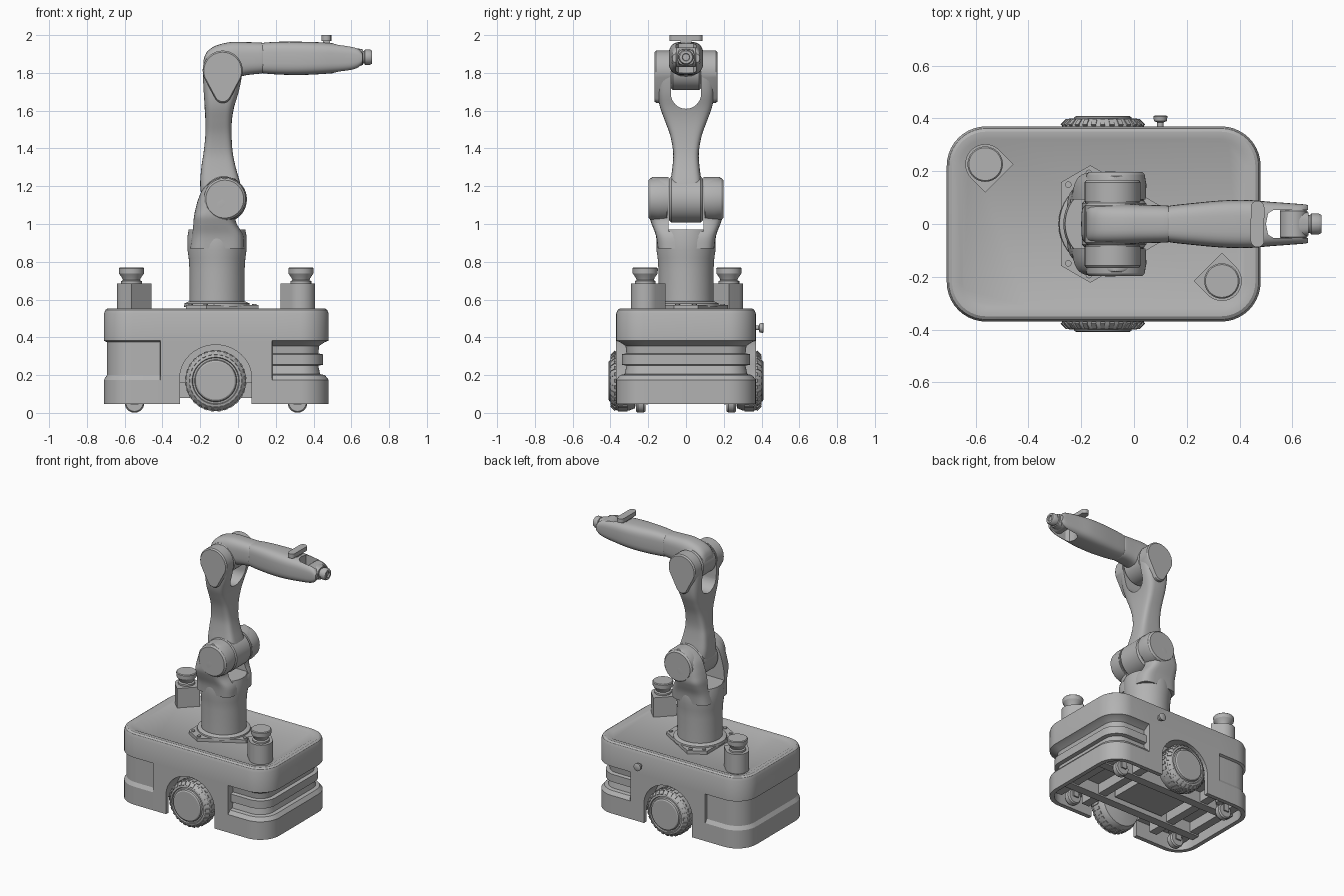
import bpy, bmesh, math
from math import sin, cos, pi, radians
from mathutils import Vector, Matrix

if "Cube" in bpy.data.objects:
    bpy.data.objects.remove(bpy.data.objects["Cube"], do_unlink=True)

grey = bpy.data.materials.new("plain grey")
grey.use_nodes = True
grey.diffuse_color = (0.45, 0.45, 0.45, 1)
grey.node_tree.nodes["Principled BSDF"].inputs["Base Color"].default_value = (0.45, 0.45, 0.45, 1)


def finish(name, bm):
    bmesh.ops.recalc_face_normals(bm, faces=bm.faces[:])
    mesh = bpy.data.meshes.new(name)
    bm.to_mesh(mesh)
    bm.free()
    mesh.materials.append(grey)
    obj = bpy.data.objects.new(name, mesh)
    bpy.context.collection.objects.link(obj)
    return obj


def skin(name, rings):
    """Bridge equal rings of points and cap both ends."""
    bm = bmesh.new()
    rows = [[bm.verts.new(p) for p in ring] for ring in rings]
    n = len(rows[0])
    for a, b in zip(rows, rows[1:]):
        for i in range(n):
            j = (i + 1) % n
            bm.faces.new((a[i], a[j], b[j], b[i]))
    bm.faces.new(rows[0])
    bm.faces.new(rows[-1])
    return finish(name, bm)


def place(axis, u, v, w):
    """Put w on the chosen axis, u and v on the others."""
    return Vector({"x": (w, v, u), "y": (u, w, v), "z": (u, v, w)}[axis])


def prism(name, pts, a, b, axis="z"):
    return skin(name, [[place(axis, u, v, w) for u, v in pts] for w in (a, b)])


def lathe(name, profile, loc, axis="z", n=40):
    return skin(name, [[place(axis, r * cos(2 * pi * i / n), r * sin(2 * pi * i / n), h) + Vector(loc)
                        for i in range(n)] for r, h in profile])


def box(name, lo, hi):
    return prism(name, [(lo[0], lo[1]), (hi[0], lo[1]), (hi[0], hi[1]), (lo[0], hi[1])], lo[2], hi[2])


def loft(name, axis, sections, power, steps=4, n=40):
    """Rounded cross-sections (position, low, high, half depth) with smooth blending."""
    rows = []
    last = len(sections) - 1
    for k in range(last):
        p = [Vector(sections[min(max(k + d, 0), last)]) for d in (-1, 0, 1, 2)]
        for s in range(steps + (k == last - 1)):
            t = s / steps
            rows.append(0.5 * (2 * p[1] + (p[2] - p[0]) * t + (2 * p[0] - 5 * p[1] + 4 * p[2] - p[3]) * t * t
                               + (3 * p[1] - p[0] - 3 * p[2] + p[3]) * t ** 3))

    def curve(v):
        return math.copysign(abs(v) ** (2 / power), v)
    rings = []
    for w, lo, hi, depth in rows:
        rings.append([place(axis, (lo + hi) / 2 + (hi - lo) / 2 * curve(cos(2 * pi * i / n)),
                            depth * curve(sin(2 * pi * i / n)), w) for i in range(n)])
    return skin(name, rings)


def cut(obj, *cutters):
    for c in cutters:
        mod = obj.modifiers.new("cut", "BOOLEAN")
        mod.operation = "DIFFERENCE"
        mod.solver = "EXACT"
        mod.object = c
        bpy.context.view_layer.objects.active = obj
        bpy.ops.object.modifier_apply(modifier=mod.name)
        bpy.data.objects.remove(c, do_unlink=True)


# --- Cart body: rounded outline with recessed ends ---
CX, HX, HY, RAD = -0.115, 0.595, 0.37, 0.15
LEFT, RIGHT = -0.41, 0.18


def outline():
    """Points and outward normals of the rounded rectangle."""
    pts = []
    for q, (sx, sy) in enumerate([(1, 1), (-1, 1), (-1, -1), (1, -1)]):
        for i in range(11):
            a = (q + i / 10) * pi / 2
            nrm = Vector((cos(a), sin(a), 0))
            pts.append((Vector((CX + sx * (HX - RAD), sy * (HY - RAD), 0)) + nrm * RAD, nrm))
        if q in (0, 2):
            xs = [RIGHT + .002, RIGHT, LEFT, LEFT - .002]
            for x in xs if q == 0 else xs[::-1]:
                pts.append((Vector((x, sy * HY, 0)), Vector((0, sy, 0))))
    return pts


def body_ring(z, all_in, left_in=0, right_in=0):
    ring = []
    for p, nrm in outline():
        d = all_in + (right_in if p.x > RIGHT + .001 else left_in if p.x < LEFT - .001 else 0)
        ring.append(p - nrm * d + Vector((0, 0, z)))
    return ring


levels = [(.047, 0), (.175, 0), (.2, 0, .016, .02), (.205, 0, .016, .045), (.25, 0, .016, .055),
          (.255, 0, .016, .03), (.31, 0, .016, .03), (.315, 0, .016, .055), (.355, 0, .016, .05),
          (.375, 0, .016, .02), (.382, 0), (.525, 0), (.545, .008), (.553, .02), (.553, .048),
          (.547, .06)]
body = skin("cart_body", [body_ring(*lv) for lv in levels])
cut(body, skin("cavity", [body_ring(z, .03) for z in (0, .16)]))

WX, WZ = -.118, .17
for s in (1, -1):
    arch = [(WX + .19 * cos(pi * i / 24), WZ + .015 + .175 * sin(pi * i / 24)) for i in range(25)]
    arch += [(WX - .19, 0), (WX + .19, 0)]
    cut(body, prism("arch", arch, s * .25, s * .45, "y"))

# --- Chassis beams under the cart ---
for s in (1, -1):
    box("long_beam", (-.66, s * .17 - .03, .08), (.43, s * .17 + .03, .165))
for x in (-.62, -.42, .15, .38):
    box("cross_beam", (x - .03, -.31, .09), (x + .03, .31, .165))
box("belly_plate", (-.33, -.12, .1), (.06, .12, .165))

# --- Drive wheels with tread blocks ---
tyre = [(.02, .25), (.145, .27), (.157, .3), (.16, .35), (.153, .38), (.137, .397), (.125, .4),
        (.121, .392), (.112, .393), (.108, .405), (.1, .41), (.02, .41)]
for s in (1, -1):
    side = "left" if s < 0 else "right"
    lathe("drive_wheel", [(r, s * y) for r, y in tyre], (WX, 0, WZ), "y", 64)
    bm = bmesh.new()
    for k in range(28):
        for r, y, tilt, long in ((.146, .384, 45, .03), (.157, .335, 0, .05)):
            turn = (k + (.5 if tilt == 0 else 0)) * 2 * pi / 28
            m = (Matrix.Translation((WX, 0, WZ)) @ Matrix.Rotation(turn, 4, "Y")
                 @ Matrix.Translation((0, s * y, r)) @ Matrix.Rotation(radians(-s * tilt), 4, "X")
                 @ Matrix.Diagonal((.018, long, .012, 1)))
            bmesh.ops.create_cube(bm, size=1, matrix=m)
    finish("wheel_tread", bm)

# --- Swivel casters ---
for x in (-.548, .315):
    for y in (-.24, .24):
        lathe("caster_wheel", [(.01, -.025), (.045, -.025), (.052, -.015), (.052, .015), (.045, .025), (.01, .025)],
              (x, y, .053), "y", 28)
        for s in (1, -1):
            box("caster_fork", (x - .02, y + s * .034 - .005, .045), (x + .02, y + s * .034 + .005, .12))
        lathe("caster_mount", [(.045, .115), (.05, .165)], (x, y, 0), "z", 24)

# --- Corner scanner posts ---
for px, py, face in ((-.564, .227, -45), (.333, -.216, 135)):
    m = Matrix.Rotation(radians(face), 2)
    shape = [Vector((.0757 * cos(pi / 2 + pi * i / 16), .0757 * sin(pi / 2 + pi * i / 16))) for i in range(17)]
    shape += [Vector((.0757, -.0757)), Vector((.0757, .0757))]
    prism("scanner_post", [m @ p + Vector((px, py)) for p in shape], .54, .685)
    lathe("scanner_head", [(.055, .68), (.055, .697), (.045, .703), (.05, .715), (.066, .738), (.067, .765),
                           (.062, .77)], (px, py, 0))

# --- Stop button on the rear side ---
lathe("button", [(.012, .36), (.012, .385), (.024, .39), (.027, .408), (.022, .411)], (.1, 0, .45), "y", 24)

# --- Arm mounting plate with three lobes ---
AX = -.111
plate, bolts = [], []
for k in range(3):
    a = radians(120 * k)
    d, t = Vector((cos(a), sin(a))), Vector((-sin(a), cos(a)))
    plate += [Vector((AX, 0)) + d * .22 - t * .064, Vector((AX, 0)) + d * .22 + t * .064]
    bolts += [Vector((AX, 0)) + d * .198 + t * o for o in (-.045, .045)]
prism("mount_plate", plate, .54, .57)
for b in bolts:
    lathe("mount_bolt", [(.012, .56), (.012, .577)], (b.x, b.y, 0), "z", 16)
lathe("base_collar", [(.175, .56), (.172, .58), (.15, .59)], (AX, 0, 0))

# --- Turret column and shoulder fork ---
lathe("turret_column", [(.146, .57), (.146, .76), (.15, .82), (.156, .86), (.157, .93), (.15, .97)], (AX, 0, 0), "z", 56)
shoulder = loft("shoulder_fork", "z", [
    (.87, -.255, .035, .15), (.94, -.245, .03, .16), (1.0, -.238, -.005, .182), (1.04, -.234, -.01, .195),
    (1.08, -.226, .03, .198), (1.13, -.212, .045, .198), (1.18, -.19, .036, .194), (1.22, -.15, .008, .188),
    (1.24, -.115, -.02, .183), (1.25, -.08, -.06, .18)], 4.5)
cut(shoulder, box("gap", (-.5, -.092, .96), (.3, .092, 1.4)))
for s in (1, -1):
    lathe("shoulder_cap", [(.115, s * .1), (.117, s * .15), (.11, s * .188), (.1, s * .198)], (-.07, 0, 1.132), "y", 48)

# --- Lower arm with elbow fork ---
lathe("shoulder_barrel", [(.11, -.09), (.122, -.078), (.122, .078), (.11, .09)], (-.075, 0, 1.13), "y", 48)
lower = loft("lower_arm", "z", [
    (1.1, -.185, .025, .088), (1.2, -.2, .015, .085), (1.3, -.194, -.012, .072), (1.38, -.182, -.028, .068),
    (1.47, -.173, -.034, .084), (1.55, -.173, -.032, .113), (1.62, -.177, -.02, .138), (1.7, -.183, .005, .15),
    (1.8, -.186, .023, .153), (1.86, -.17, .008, .153), (1.9, -.13, -.03, .152), (1.915, -.1, -.06, .15)], 4.5)
cut(lower, box("gap", (-.5, -.08, 1.69), (.3, .08, 2.2)),
    lathe("gap_round", [(.08, -.5), (.08, .3)], (0, 0, 1.69), "x"))
drop = [(-.081 + r * cos(radians(a)), z + r * sin(radians(a)))
        for r, z, a0, a1 in ((.106, 1.812, -20, 200), (.045, 1.685, 205, 335)) for a in range(a0, a1 + 1, 10)]
inner = [(-.081 + (u + .081) * .94, 1.78 + (v - 1.78) * .94) for u, v in drop]
for s in (1, -1):
    skin("elbow_cover", [[place("y", u, v, s * w) for u, v in ring]
                         for ring, w in ((drop, .085), (drop, .158), (inner, .167))])

# --- Elbow and forearm ---
lathe("elbow_barrel", [(.095, -.08), (.106, -.07), (.106, .07), (.095, .08)], (-.081, 0, 1.815), "y", 48)
loft("elbow_link", "x", [
    (-.182, 1.8, 1.87, .05), (-.165, 1.77, 1.91, .068), (-.12, 1.76, 1.943, .076), (-.04, 1.765, 1.963, .077),
    (.04, 1.787, 1.963, .073), (.125, 1.797, 1.96, .07), (.133, 1.801, 1.956, .066)], 3)
forearm = loft("forearm", "x", [
    (.13, 1.8, 1.957, .066), (.14, 1.797, 1.96, .07), (.22, 1.791, 1.965, .079), (.33, 1.789, 1.965, .089),
    (.43, 1.793, 1.962, .091), (.52, 1.8, 1.955, .084), (.6, 1.81, 1.944, .078), (.64, 1.826, 1.93, .075),
    (.66, 1.85, 1.905, .072)], 3.4)
fork_gap = [(.8, -.054), (.8, .054), (.53, .054), (.508, .04), (.5, 0), (.508, -.04), (.53, -.054)]
cut(forearm, prism("gap", fork_gap, 1.7, 2.1))

# --- Wrist, tool flange and top handle bar ---
lathe("wrist_pivot", [(.045, -.056), (.052, -.05), (.052, .05), (.045, .056)], (.605, 0, 1.883), "y", 36)
loft("wrist_body", "x", [(.6, 1.832, 1.934, .05), (.63, 1.835, 1.93, .05), (.662, 1.842, 1.924, .043)], 3)
lathe("tool_flange", [(.034, .65), (.034, .668), (.04, .672), (.04, .7), (.034, .71), (.02, .71), (.018, .7)],
      (0, 0, 1.883), "x", 36)
bar = [(.468 + .026 * cos(pi * i / 12), (.062 if i < 12 else -.062) + .026 * sin(pi * i / 12)) for i in range(24)]
prism("handle_bar", bar, 1.97, 2.0)
box("handle_foot", (.45, -.03, 1.93), (.486, .03, 1.975))

# --- Smooth shading with sharp edges kept ---
for obj in bpy.context.scene.objects:
    obj.select_set(obj.type == "MESH")
bpy.context.view_layer.objects.active = body
bpy.ops.object.shade_smooth_by_angle(angle=radians(32))
